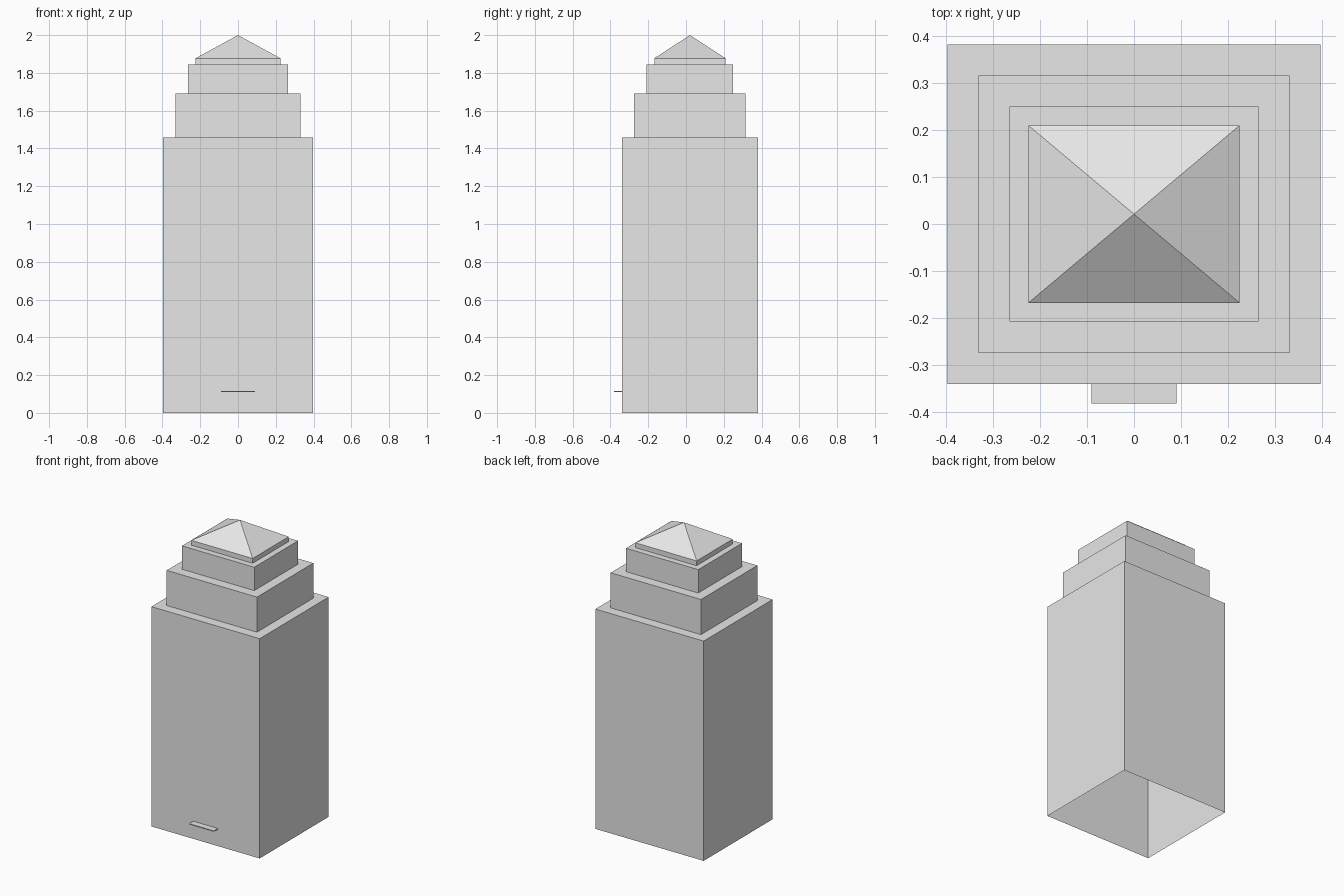
import bpy
import bmesh

cube = bpy.data.objects.get("Cube")
if cube:
    bpy.data.objects.remove(cube, do_unlink=True)

CENTRE_Y = 0.021


def make_material(name, colour):
    mat = bpy.data.materials.new(name)
    mat.use_nodes = True
    mat.diffuse_color = colour
    mat.node_tree.nodes["Principled BSDF"].inputs["Base Color"].default_value = colour
    return mat


def make_object(name, bm, mat):
    bmesh.ops.recalc_face_normals(bm, faces=bm.faces)
    mesh = bpy.data.meshes.new(name)
    bm.to_mesh(mesh)
    bm.free()
    mesh.materials.append(mat)
    obj = bpy.data.objects.new(name, mesh)
    bpy.context.collection.objects.link(obj)
    return obj


def ring(bm, hx, hy, z):
    corners = ((-1, -1), (1, -1), (1, 1), (-1, 1))
    return [bm.verts.new((sx * hx, CENTRE_Y + sy * hy, z)) for sx, sy in corners]


grey = make_material("light grey", (0.8, 0.8, 0.8, 1))

# Stepped tower shell, open underneath: half width, half depth, top height
tiers = [(0.397, 0.361, 1.457), (0.331, 0.295, 1.69),
         (0.265, 0.229, 1.845), (0.225, 0.189, 1.877)]
bm = bmesh.new()
rings = []
base = 0
for hx, hy, top in tiers:
    rings += [ring(bm, hx, hy, base), ring(bm, hx, hy, top)]
    base = top
for low, high in zip(rings, rings[1:]):
    for i in range(4):
        j = (i + 1) % 4
        bm.faces.new((low[i], low[j], high[j], high[i]))

# Pyramid roof
apex = bm.verts.new((0, CENTRE_Y, 2))
for i in range(4):
    bm.faces.new((rings[-1][i], rings[-1][(i + 1) % 4], apex))
make_object("stepped_tower", bm, grey)

# Thin canopy over the entrance
bm = bmesh.new()
bmesh.ops.create_cube(bm, size=1)
for v in bm.verts:
    v.co = (v.co.x * 0.18, v.co.y * 0.042 - 0.361, v.co.z * 0.006 + 0.114)
make_object("entrance_canopy", bm, grey)
